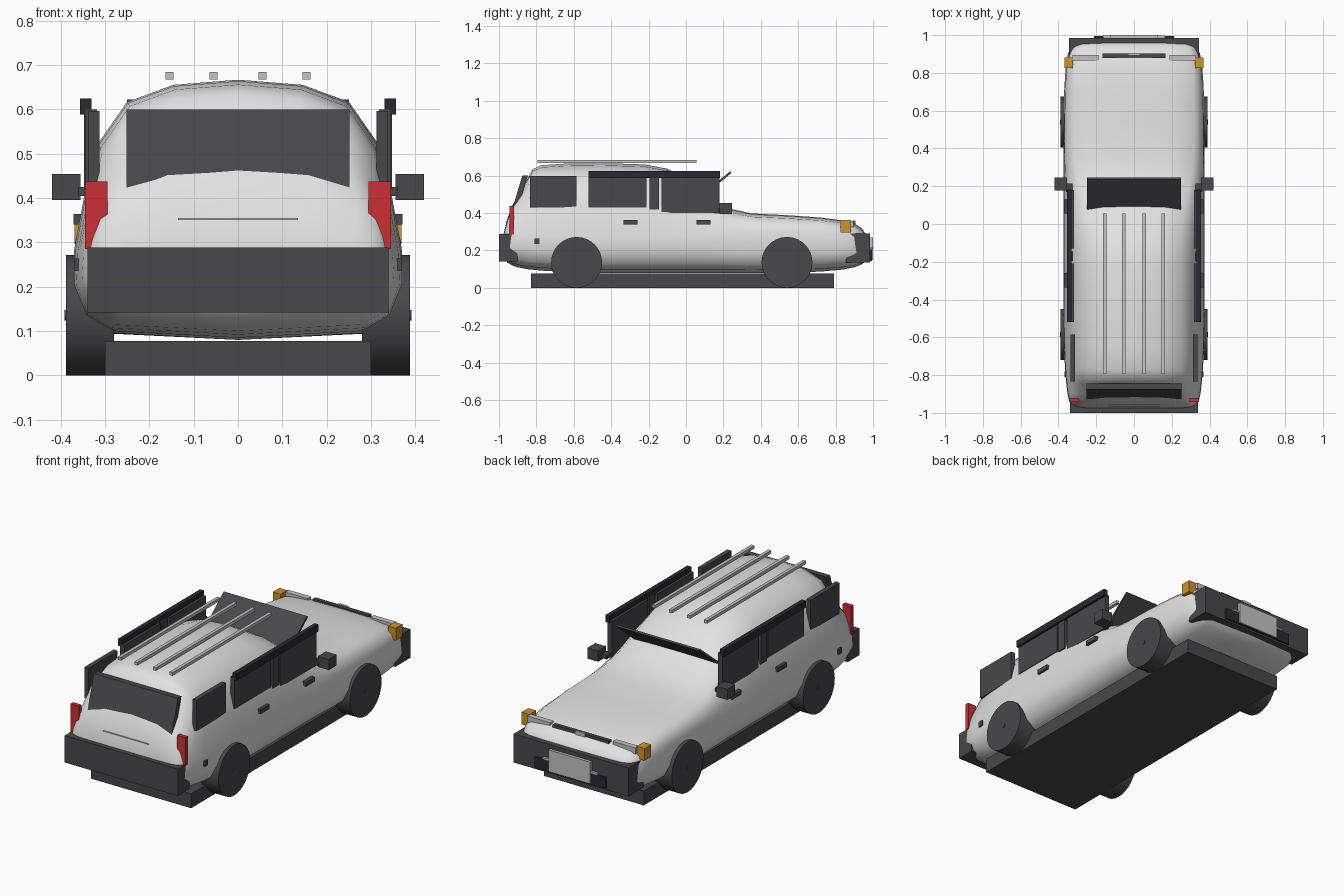
import bpy, bmesh, math
from mathutils import Matrix, Vector


def material(name, r, g, b):
    m = bpy.data.materials.new(name)
    m.diffuse_color = (r, g, b, 1)
    return m


WHITE = material("white paint", 0.76, 0.76, 0.76)
DARK = material("dark grey", 0.065, 0.065, 0.072)
NAVY = material("navy black", 0.022, 0.022, 0.032)
SILVER = material("silver", 0.55, 0.55, 0.55)
RED = material("red lamp", 0.6, 0.03, 0.035)
AMBER = material("amber lamp", 0.62, 0.3, 0.02)


def finish(bm, name, mat):
    bmesh.ops.recalc_face_normals(bm, faces=bm.faces[:])
    me = bpy.data.meshes.new(name)
    bm.to_mesh(me)
    bm.free()
    me.materials.append(mat)
    ob = bpy.data.objects.new(name, me)
    bpy.context.collection.objects.link(ob)
    return ob


def smooth(ob, angle):
    bpy.context.view_layer.objects.active = ob
    ob.select_set(True)
    bpy.ops.object.shade_smooth_by_angle(angle=math.radians(angle))
    ob.select_set(False)


def box(name, mat, x, y, z, mirror=False):
    """Box from (min, max) ranges, optionally repeated at -x."""
    bm = bmesh.new()
    for s in ((1, -1) if mirror else (1,)):
        c = Vector((s * (x[0] + x[1]) / 2, (y[0] + y[1]) / 2, (z[0] + z[1]) / 2))
        size = Matrix.Diagonal((x[1] - x[0], y[1] - y[0], z[1] - z[0], 1))
        bmesh.ops.create_cube(bm, size=1, matrix=Matrix.Translation(c) @ size)
    return finish(bm, name, mat)


def extruded(name, mat, profile, half_width):
    """Side profile of (y, z) points extruded across x."""
    bm = bmesh.new()
    a, b = ([bm.verts.new((s * half_width, y, z)) for y, z in profile] for s in (-1, 1))
    bm.faces.new(a)
    bm.faces.new(b)
    for i in range(len(a)):
        j = (i + 1) % len(a)
        bm.faces.new((a[i], a[j], b[j], b[i]))
    return finish(bm, name, mat)


# Body shell: loft of (y, half width, bottom, belt, top, hood blend)
STATIONS = [
    (-0.975, 0.310, 0.165, 0.23, 0.29, 0.8), (-0.955, 0.335, 0.135, 0.26, 0.37, 0.7),
    (-0.93, 0.345, 0.12, 0.28, 0.44, 0.5), (-0.90, 0.352, 0.11, 0.28, 0.49, 0.3),
    (-0.85, 0.358, 0.10, 0.28, 0.58, 0.05), (-0.82, 0.361, 0.097, 0.28, 0.635, 0),
    (-0.77, 0.365, 0.092, 0.28, 0.656, 0), (-0.65, 0.371, 0.085, 0.28, 0.664, 0),
    (-0.45, 0.374, 0.08, 0.28, 0.667, 0), (-0.22, 0.374, 0.08, 0.28, 0.66, 0),
    (-0.10, 0.374, 0.08, 0.28, 0.637, 0), (0.00, 0.374, 0.08, 0.28, 0.58, 0.1),
    (0.08, 0.374, 0.08, 0.28, 0.517, 0.28), (0.16, 0.374, 0.08, 0.28, 0.462, 0.5),
    (0.25, 0.374, 0.08, 0.27, 0.42, 0.75), (0.35, 0.374, 0.08, 0.26, 0.398, 0.95),
    (0.55, 0.373, 0.082, 0.26, 0.388, 1), (0.72, 0.369, 0.087, 0.26, 0.376, 1),
    (0.84, 0.361, 0.098, 0.25, 0.36, 1), (0.90, 0.350, 0.11, 0.24, 0.345, 1),
    (0.94, 0.333, 0.125, 0.23, 0.318, 1), (0.968, 0.30, 0.15, 0.22, 0.275, 1)]
LOWER = [(0, 0), (0.78, 0.08), (0.93, 0.25), (1, 0.6), (0.99, 1)]
UPPER = [(0.31, 0.93, 0.985), (0.62, 0.85, 0.955), (0.87, 0.67, 0.86),
         (0.97, 0.39, 0.55), (1, 0, 0)]
bm = bmesh.new()
rings = []
for y, w, bottom, belt, top, k in STATIONS:
    half = [(w * f, bottom + (belt - bottom) * v) for f, v in LOWER]
    half += [(w * (c + (h - c) * k), belt + (top - belt) * u) for u, c, h in UPPER]
    loop = half + [(-x, z) for x, z in half[-2:0:-1]]
    rings.append([bm.verts.new((x, y, z)) for x, z in loop])
for a, b in zip(rings, rings[1:]):
    for i in range(len(a)):
        j = (i + 1) % len(a)
        bm.faces.new((a[i], a[j], b[j], b[i]))
bm.faces.new(rings[0])
bm.faces.new(rings[-1])
smooth(finish(bm, "body_shell", WHITE), 40)

# Underbody and bumpers
box("underbody", DARK, (-0.3, 0.3), (-0.83, 0.79), (0, 0.078))
box("rear_bumper", DARK, (-0.34, 0.34), (-1.0, -0.9), (0.142, 0.288))
box("front_bumper", DARK, (-0.345, 0.345), (0.855, 0.985), (0.135, 0.29))

# Wheels with small hub caps
for label, y in (("rear", -0.585), ("front", 0.54)):
    bm = bmesh.new()
    for s in (1, -1):
        for r, x0, x1 in ((0.136, 0.28, 0.388), (0.012, 0.38, 0.391)):
            m = Matrix.Translation((s * (x0 + x1) / 2, y, 0.136)) @ Matrix.Rotation(math.pi / 2, 4, 'Y')
            bmesh.ops.create_cone(bm, cap_ends=True, segments=32, radius1=r, radius2=r,
                                  depth=x1 - x0, matrix=m)
    smooth(finish(bm, label + "_wheels", DARK), 40)

# Windscreen and tailgate glass
extruded("windscreen", DARK, [(0.065, 0.484), (0.235, 0.622), (0.245, 0.616), (0.075, 0.476)], 0.25)
extruded("rear_window", DARK, [(-0.93, 0.418), (-0.875, 0.6), (-0.845, 0.6), (-0.90, 0.418)], 0.252)

# Side glass, pillar and roof-edge trim
box("rear_door_window", DARK, (0.318, 0.344), (-0.52, -0.21), (0.43, 0.6), True)
box("door_pillar", DARK, (0.322, 0.348), (-0.195, -0.145), (0.42, 0.6), True)
box("front_door_window", DARK, (0.318, 0.344), (-0.13, 0.18), (0.4, 0.6), True)
box("quarter_window", DARK, (0.312, 0.337), (-0.835, -0.585), (0.43, 0.597), True)
box("roof_edge_trim", NAVY, (0.331, 0.356), (-0.52, 0.183), (0.588, 0.625), True)

# Mirrors, handles and filler cap
box("wing_mirror", DARK, (0.355, 0.42), (0.178, 0.246), (0.396, 0.454), True)
box("mirror_arm", DARK, (0.325, 0.36), (0.17, 0.215), (0.405, 0.425), True)
box("rear_door_handle", DARK, (0.34, 0.371), (-0.335, -0.26), (0.34, 0.364), True)
box("front_door_handle", DARK, (0.34, 0.371), (0.055, 0.13), (0.34, 0.364), True)
box("side_vent", DARK, (0.345, 0.369), (-0.81, -0.782), (0.235, 0.264), True)

# Lamps
box("tail_lamp", RED, (0.295, 0.345), (-0.943, -0.92), (0.285, 0.437), True)
box("indicator", AMBER, (0.322, 0.369), (0.825, 0.882), (0.296, 0.362), True)
box("headlamp", SILVER, (0.188, 0.325), (0.866, 0.896), (0.325, 0.358), True)

# Nose details: grille, hood ornament, lower intake, blank plate
box("grille", DARK, (-0.168, 0.168), (0.88, 0.902), (0.325, 0.357))
box("hood_ornament", SILVER, (-0.028, 0.028), (0.895, 0.906), (0.34, 0.361))
box("lower_intake", NAVY, (-0.212, 0.212), (0.98, 0.994), (0.145, 0.205))
box("plate_bar", SILVER, (-0.165, 0.165), (0.98, 0.997), (0.207, 0.216))
box("front_plate", SILVER, (-0.125, 0.125), (0.98, 1.0), (0.15, 0.268))

# Tailgate handle strip
box("tailgate_strip", SILVER, (-0.135, 0.135), (-0.964, -0.945), (0.35, 0.355))

# Roof rails
for label, x in (("inner", 0.055), ("outer", 0.155)):
    box(label + "_roof_rails", SILVER, (x - 0.009, x + 0.009), (-0.795, 0.055), (0.668, 0.685), True)
